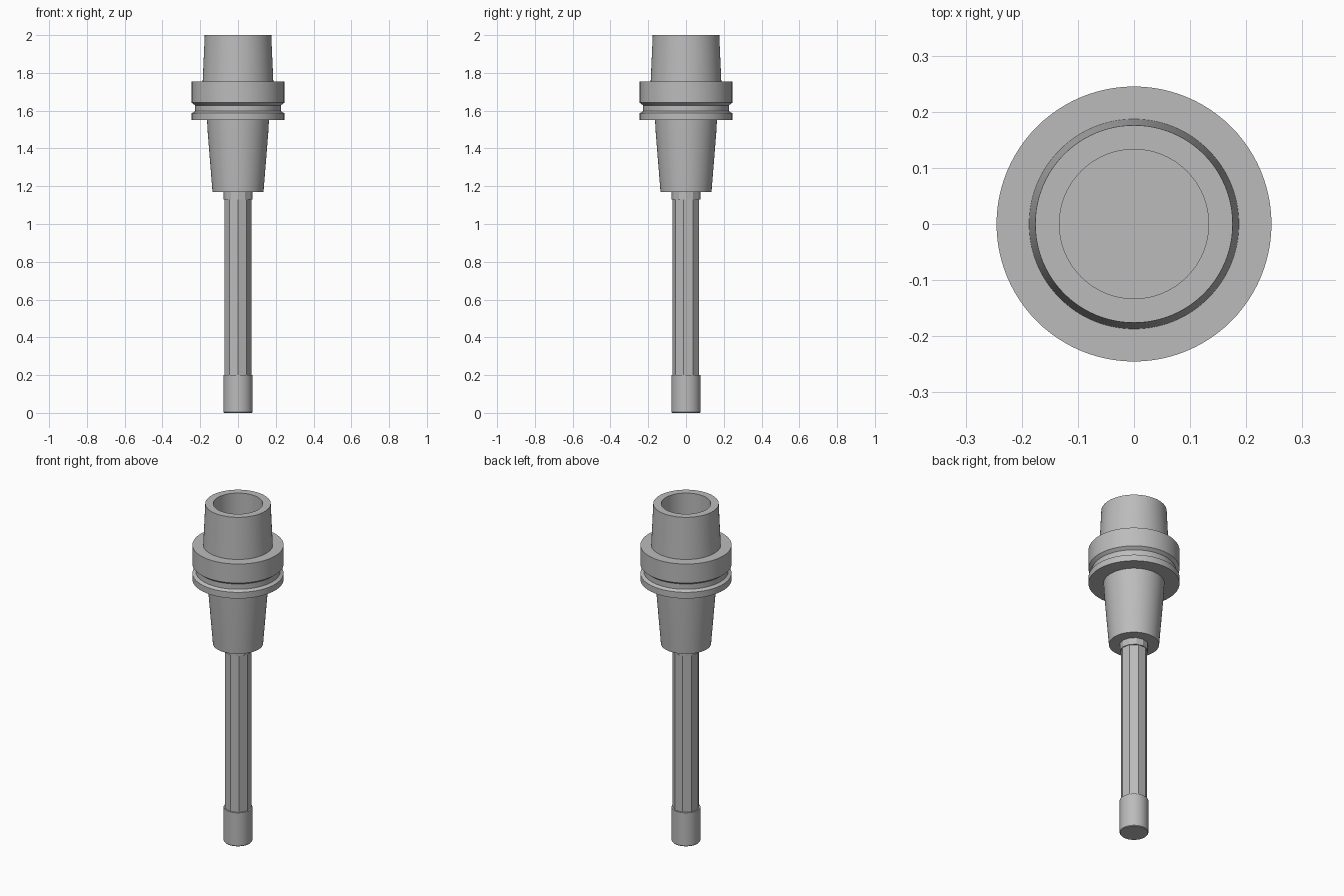
import bpy, bmesh
from math import sin, cos, pi, radians

cube = bpy.data.objects.get("Cube")
if cube:
    bpy.data.objects.remove(cube, do_unlink=True)

steel = bpy.data.materials.new("steel_grey")
steel.use_nodes = True
grey = (0.5, 0.5, 0.5, 1)
steel.diffuse_color = grey
steel.node_tree.nodes["Principled BSDF"].inputs["Base Color"].default_value = grey


def lathe(name, profile, sides=96, start=-pi / 2):
    """Turn a (radius, z) profile around z; the first and last rings are capped."""
    bm = bmesh.new()
    rings = []
    for r, z in profile:
        angles = [start + 2 * pi * i / sides for i in range(sides)]
        rings.append([bm.verts.new((r * cos(a), r * sin(a), z)) for a in angles])
    for low, high in zip(rings, rings[1:]):
        for i in range(sides):
            j = (i + 1) % sides
            bm.faces.new((low[i], low[j], high[j], high[i]))
    bm.faces.new(rings[0][::-1])
    bm.faces.new(rings[-1])
    bmesh.ops.recalc_face_normals(bm, faces=bm.faces)
    mesh = bpy.data.meshes.new(name)
    bm.to_mesh(mesh)
    bm.free()
    mesh.materials.append(steel)
    obj = bpy.data.objects.new(name, mesh)
    bpy.context.collection.objects.link(obj)
    bpy.ops.object.select_all(action='DESELECT')
    obj.select_set(True)
    bpy.context.view_layer.objects.active = obj
    bpy.ops.object.shade_smooth_by_angle(angle=radians(25))
    return obj


# Cutting tip
lathe("tool_tip", [(0.074, 0), (0.077, 0.004), (0.077, 0.2)])

# Faceted shaft and the collar where it enters the holder
lathe("tool_shaft", [(0.072, 0.19), (0.072, 1.14)], sides=9)
lathe("shaft_collar", [(0.076, 1.13), (0.076, 1.18)], sides=12)

# Holder: tapered nose, grooved flange, tapered shank and blind bore
lathe("tool_holder", [
    (0.135, 1.17), (0.16, 1.48), (0.164, 1.55),
    (0.245, 1.55), (0.245, 1.587), (0.227, 1.597),
    (0.227, 1.628), (0.245, 1.642), (0.245, 1.755),
    (0.187, 1.755), (0.176, 2.0),
    (0.133, 2.0), (0.133, 1.75),
])
